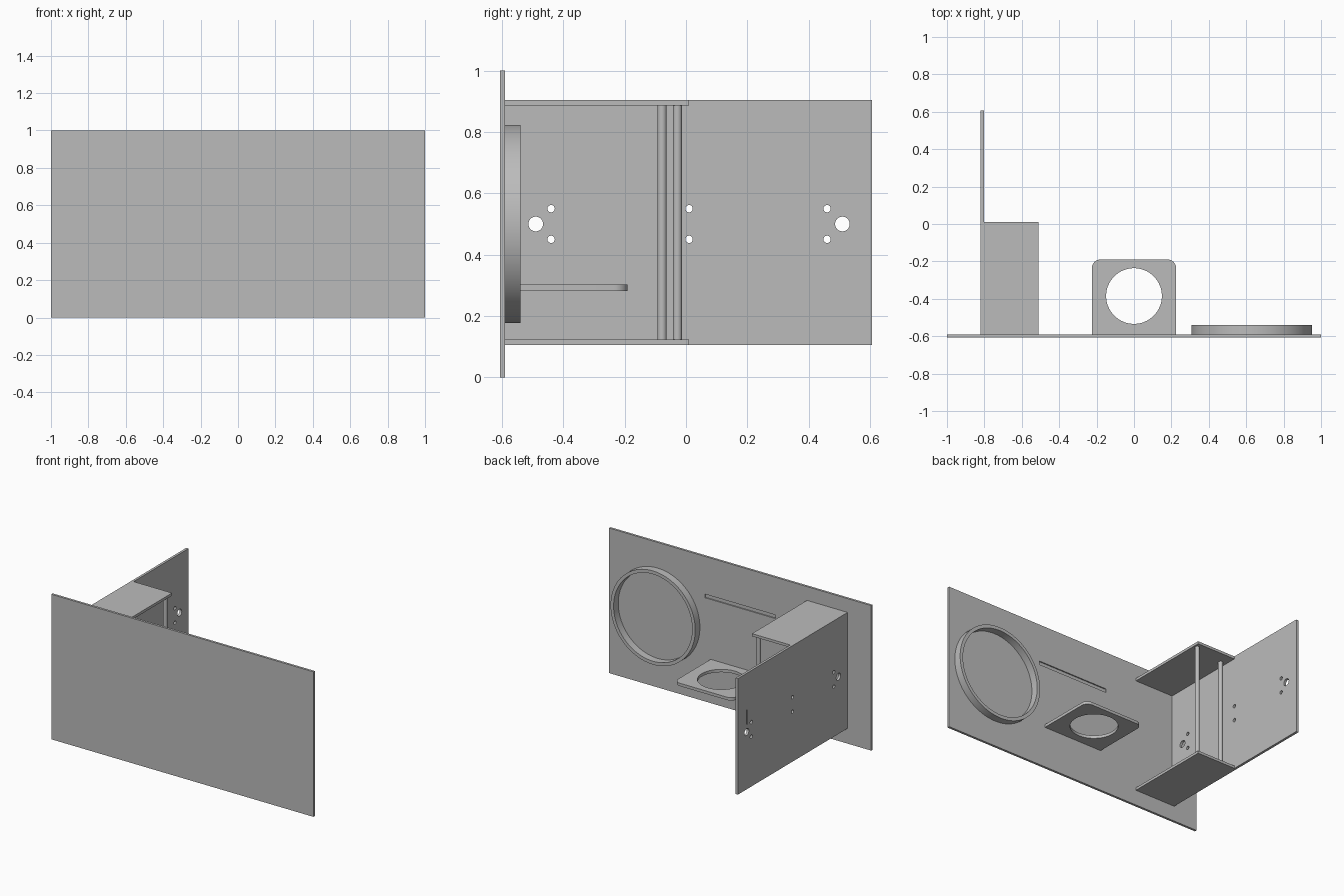
import bpy
import bmesh
from mathutils import Matrix, Vector

default = bpy.data.objects.get("Cube")
if default:
    bpy.data.objects.remove(default, do_unlink=True)

GREY = (0.5, 0.5, 0.5, 1)
grey = bpy.data.materials.new("plain grey")
grey.use_nodes = True
grey.diffuse_color = GREY
grey.node_tree.nodes["Principled BSDF"].inputs["Base Color"].default_value = GREY


def finish(name, bm):
    mesh = bpy.data.meshes.new(name)
    bm.to_mesh(mesh)
    bm.free()
    mesh.materials.append(grey)
    obj = bpy.data.objects.new(name, mesh)
    bpy.context.collection.objects.link(obj)
    return obj


def box(name, low, high):
    low, high = Vector(low), Vector(high)
    bm = bmesh.new()
    bmesh.ops.create_cube(bm, size=1, matrix=Matrix.Translation((low + high) / 2)
                          @ Matrix.Diagonal((*(high - low), 1)))
    return finish(name, bm)


def cylinder(name, center, radius, length, axis, sides=32):
    turn = Vector((0, 0, 1)).rotation_difference(Vector(axis)).to_matrix().to_4x4()
    bm = bmesh.new()
    bmesh.ops.create_cone(bm, cap_ends=True, segments=sides, radius1=radius, radius2=radius,
                          depth=length, matrix=Matrix.Translation(center) @ turn)
    return finish(name, bm)


def select(obj):
    bpy.ops.object.select_all(action="DESELECT")
    obj.select_set(True)
    bpy.context.view_layer.objects.active = obj


def cut(obj, cutter):
    mod = obj.modifiers.new("cut", "BOOLEAN")
    mod.operation = "DIFFERENCE"
    mod.solver = "EXACT"
    mod.object = cutter
    select(obj)
    bpy.ops.object.modifier_apply(modifier=mod.name)
    bpy.data.objects.remove(cutter, do_unlink=True)


def smooth(obj):
    select(obj)
    bpy.ops.object.shade_smooth_by_angle()


X, Y, Z = (1, 0, 0), (0, 1, 0), (0, 0, 1)
BACK = -0.59  # rear surface of the front panel

# Front panel with a shallow groove in its rear
front = box("front_panel", (-1, -0.606, 0), (1, BACK, 1))
cut(front, box("groove_cutter", (-0.27, -0.598, 0.715), (0.27, -0.57, 0.74)))

# Side panel with mounting holes and a short outer groove
side = box("side_panel", (-0.82, BACK, 0.105), (-0.803, 0.606, 0.905))
for y in (-0.49, 0.51):
    cut(side, cylinder("hole_cutter", (-0.81, y, 0.5), 0.024, 0.1, X))
for y in (-0.44, 0.01, 0.46):
    for z in (0.45, 0.55):
        cut(side, cylinder("hole_cutter", (-0.81, y, z), 0.012, 0.1, X, 24))
cut(side, box("groove_cutter", (-0.84, 0.5, 0.55), (-0.812, 0.51, 0.65)))
smooth(side)

# Shelves joining the two panels
for name, z in (("lower_shelf", 0.105), ("upper_shelf", 0.887)):
    box(name, (-0.803, BACK, z), (-0.51, 0.01, z + 0.018))

# Upright rods between the shelves
for name, x, y in (("outer_rod", -0.535, -0.028), ("inner_rod", -0.765, -0.078)):
    smooth(cylinder(name, (x, y, 0.505), 0.015, 0.77, Z))

# Raised ring on the rear of the front panel
ring = cylinder("ring", (0.63, -0.565, 0.5), 0.323, 0.052, Y, 96)
cut(ring, cylinder("ring_cutter", (0.63, -0.56, 0.5), 0.3, 0.2, Y, 96))
smooth(ring)

# Horizontal holder plate with rounded outer corners and a round opening
holder = box("holder_plate", (-0.225, BACK, 0.282), (0.225, -0.19, 0.302))
bm = bmesh.new()
bm.from_mesh(holder.data)
corners = [e for e in bm.edges
           if all(v.co.y > -0.3 for v in e.verts)
           and abs(e.verts[0].co.z - e.verts[1].co.z) > 0.01]
bmesh.ops.bevel(bm, geom=corners, offset=0.045, segments=8, profile=0.5, affect="EDGES")
bm.to_mesh(holder.data)
bm.free()
cut(holder, cylinder("opening_cutter", (0, -0.385, 0.29), 0.149, 0.2, Z, 64))
smooth(holder)
